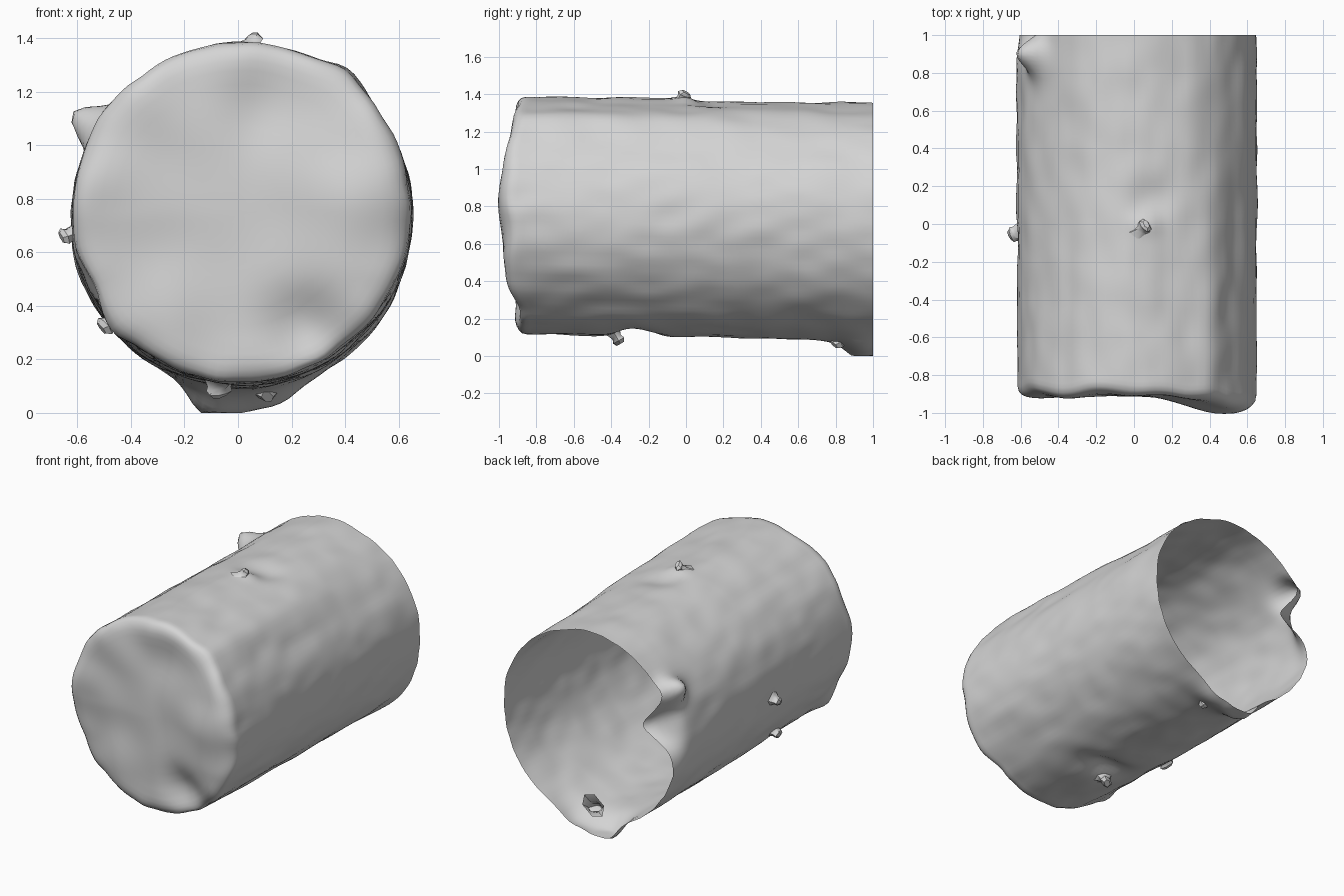
import bpy, bmesh, math
from mathutils import Vector, noise

cube = bpy.data.objects.get("Cube")
if cube:
    bpy.data.objects.remove(cube, do_unlink=True)

grey = bpy.data.materials.new("bark_grey")
grey.use_nodes = True
colour = (0.66, 0.66, 0.66, 1)
grey.diffuse_color = colour
grey.node_tree.nodes["Principled BSDF"].inputs["Base Color"].default_value = colour

CX, RADIUS = 0.015, 0.634
SIDES, RINGS = 120, 80

# Local swellings and hollows: angle, spread, y, spread, height
BUMPS = [
    (260, 9, 0.95, 0.13, 0.08),      # foot at the open end, steep side
    (275, 16, 0.95, 0.13, 0.07),     # foot, sloping side
    (148, 7, 0.92, 0.10, 0.13),      # torn ledge
    (164, 15, 1.02, 0.09, -0.23),    # hollow under the ledge
    (268, 14, -0.27, 0.10, -0.07),   # hollow behind the lower knot
    (53, 9, -0.3, 0.7, 0.03),        # long ridge
    (86, 7, 0.0, 0.06, 0.02),
    (82, 10, 0.15, 0.10, -0.02),
    (223, 7, -0.82, 0.08, 0.025),
    (205, 10, -0.84, 0.09, -0.02),
]


def bell(d, s):
    return math.exp(-(d / s) ** 2)


def point(angle, y, scale=1):
    """Position on the log at an angle round its gently sinking axis."""
    r = RADIUS
    for a, sa, by, sy, h in BUMPS:
        d = (math.degrees(angle) - a + 180) % 360 - 180
        r += h * bell(d, sa) * bell(y - by, sy)
    c, s = math.cos(angle), math.sin(angle)
    r += 0.010 * noise.noise(Vector((c * 2, y * 1.5, s * 2)))
    r += 0.009 * noise.noise(Vector((c * 6, y * 5, s * 6)))
    r *= scale
    return CX + r * c, max(0, 0.735 - 0.02 * y + r * s)


def front_y(x, z):
    y = -0.91 - 0.09 * bell(x - 0.47, 0.25) * bell(z - 0.78, 0.48)
    y += 0.05 * bell(x - 0.26, 0.15) * bell(z - 0.31, 0.13)
    y += 0.025 * bell(x - 0.1, 0.15) * bell(z - 1.1, 0.15)
    y += 0.03 * bell(x + 0.47, 0.12) * bell(z - 0.4, 0.15)
    edge = min(1, math.hypot(x - CX, z - 0.75) / RADIUS) ** 3
    return y + (0.012 + 0.025 * edge) * noise.noise(Vector((x * 4, 0, z * 4)))


def finish(bm, name, angle):
    bmesh.ops.recalc_face_normals(bm, faces=bm.faces)
    mesh = bpy.data.meshes.new(name)
    bm.to_mesh(mesh)
    bm.free()
    mesh.materials.append(grey)
    ob = bpy.data.objects.new(name, mesh)
    bpy.context.collection.objects.link(ob)
    bpy.ops.object.select_all(action="DESELECT")
    ob.select_set(True)
    bpy.context.view_layer.objects.active = ob
    bpy.ops.object.shade_smooth_by_angle(angle=math.radians(angle))


# Hollow log: closed rounded front, open back
bm = bmesh.new()
angles = [math.tau * i / SIDES for i in range(SIDES)]
cap = [(k / 12, 0) for k in range(1, 11)] + [(0.89, 0.003), (0.93, 0.009), (0.965, 0.02), (0.99, 0.036)]
loops = []
for scale, setback in cap:
    loop = []
    for a in angles:
        x, z = point(a, -0.87, scale)
        loop.append(bm.verts.new((x, front_y(x, z) + setback, z)))
    loops.append(loop)
for k in range(RINGS + 1):
    loop = []
    for a in angles:
        start = front_y(*point(a, -0.87)) + 0.062
        y = start + (1 - start) * k / RINGS
        x, z = point(a, y)
        loop.append(bm.verts.new((x, y, z)))
    loops.append(loop)
centre = bm.verts.new((CX, front_y(CX, 0.75), 0.75))
for i in range(SIDES):
    j = (i + 1) % SIDES
    bm.faces.new((centre, loops[0][i], loops[0][j]))
    for p, q in zip(loops, loops[1:]):
        bm.faces.new((p[i], q[i], q[j], p[j]))
finish(bm, "log_shell", 60)


# Broken twig knots: flared root, waist and lumpy tip
def knot(name, base, tip, size):
    base, tip = Vector(base), Vector(tip)
    turn = (tip - base).to_track_quat("Z", "Y")
    length = (tip - base).length
    bm = bmesh.new()
    rings = []
    for h, w in [(0, 1.7), (0.3, 1.1), (0.6, 0.85), (0.8, 1.0), (1, 0.6)]:
        ring = []
        for i in range(8):
            a = math.tau * i / 8
            r = size * w * (1 + 0.3 * math.sin(2 * a + 3 * h))
            ring.append(bm.verts.new(base + turn @ Vector((r * math.cos(a), r * math.sin(a), h * length))))
        rings.append(ring)
    for p, q in zip(rings, rings[1:]):
        for i in range(8):
            j = (i + 1) % 8
            bm.faces.new((p[i], p[j], q[j], q[i]))
    bm.faces.new(rings[-1])
    finish(bm, name, 40)


knot("top_knot", (0.04, -0.04, 1.35), (0.065, 0.0, 1.41), 0.033)
knot("side_knot", (-0.59, -0.04, 0.68), (-0.66, -0.06, 0.655), 0.035)
knot("lower_side_knot", (-0.44, -0.25, 0.36), (-0.51, -0.27, 0.315), 0.04)
knot("bottom_knot", (-0.07, -0.40, 0.15), (-0.07, -0.35, 0.065), 0.04)
knot("foot_knot", (0.07, 0.88, 0.13), (0.11, 0.79, 0.06), 0.04)
